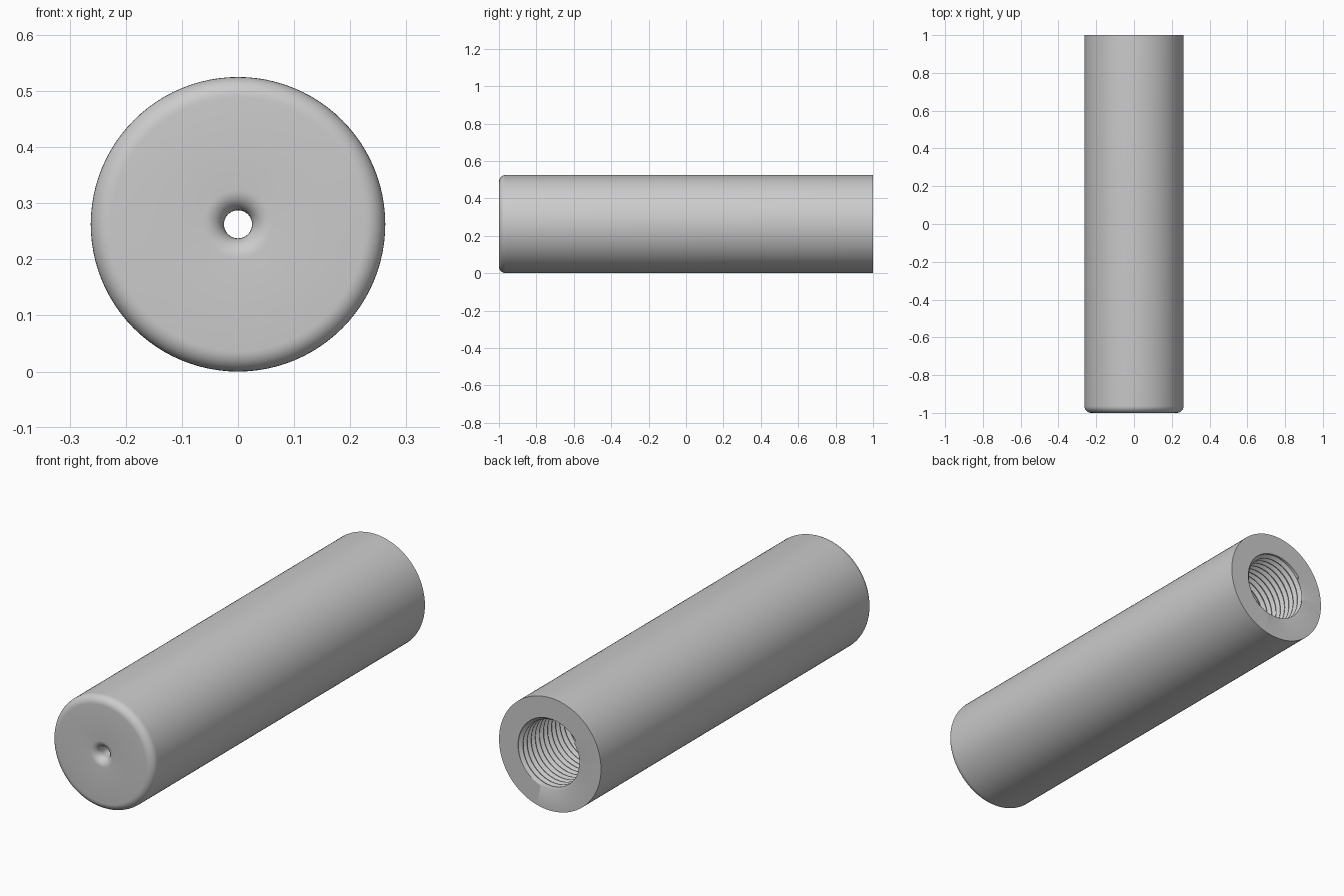
import bpy, bmesh, math

if "Cube" in bpy.data.objects:
    bpy.data.objects.remove(bpy.data.objects["Cube"])

SIDES = 96
R = 0.2625           # outer radius, also the axis height
FILLET = 0.036       # rounded front rim and hole mouth
HOLE = 0.025
BORE, CREST = 0.165, 0.150   # thread root and crest radii
PITCH = 0.03
Y_FLOOR, Y_BACK = -0.85, 1.0


def point(r, y, angle):
    return (r * math.cos(angle), y, R + r * math.sin(angle))


def add_grid(bm, rows):
    """Skin a list of vertex rows with quads."""
    rows = [[bm.verts.new(p) for p in row] for row in rows]
    for a, b in zip(rows, rows[1:]):
        for j in range(SIDES):
            bm.faces.new((a[j], a[j + 1], b[j + 1], b[j]))


def arc(cr, cy, radius, start, end, steps=8):
    return [(cr + radius * math.cos(math.radians(start + (end - start) * i / steps)),
             cy + radius * math.sin(math.radians(start + (end - start) * i / steps)))
            for i in range(steps + 1)]


angles = [2 * math.pi * j / SIDES for j in range(SIDES + 1)]
bm = bmesh.new()

# Shell: bore floor, small front hole with flared mouth, rounded rim, back ring
profile = [(BORE, Y_FLOOR), (HOLE, Y_FLOOR)]
profile += arc(HOLE + FILLET, -1 + FILLET, FILLET, 180, 270)
profile += arc(R - FILLET, -1 + FILLET, FILLET, 270, 360)
profile += [(R, Y_BACK), (BORE, Y_BACK)]
add_grid(bm, [[point(r, y, a) for a in angles] for r, y in profile])

# Internal screw thread: helical rows trimmed at the mouth and the floor
section = [(0.0, BORE), (0.1, BORE), (0.5, CREST), (0.6, CREST)]
turns = math.ceil((Y_BACK - Y_FLOOR) / PITCH) + 1
rows = []
for turn in range(-1, turns + 1):
    for phase, radius in section:
        row = []
        for a in angles:
            y = Y_BACK - (turn + phase + a / (2 * math.pi)) * PITCH
            inside = Y_FLOOR < y < Y_BACK
            row.append(point(radius if inside else BORE,
                             min(max(y, Y_FLOOR), Y_BACK), a))
        rows.append(row)
add_grid(bm, rows)

# Weld the seams into one closed skin
bmesh.ops.remove_doubles(bm, verts=bm.verts, dist=1e-5)
bmesh.ops.recalc_face_normals(bm, faces=bm.faces)

mesh = bpy.data.meshes.new("threaded_sleeve")
bm.to_mesh(mesh)
bm.free()
sleeve = bpy.data.objects.new("threaded_sleeve", mesh)
bpy.context.collection.objects.link(sleeve)

grey = bpy.data.materials.new("plain_grey")
grey.diffuse_color = (0.6, 0.6, 0.6, 1)
grey.use_nodes = True
grey.node_tree.nodes["Principled BSDF"].inputs["Base Color"].default_value = grey.diffuse_color
mesh.materials.append(grey)

bpy.context.view_layer.objects.active = sleeve
sleeve.select_set(True)
bpy.ops.object.shade_smooth_by_angle(angle=math.radians(30))
